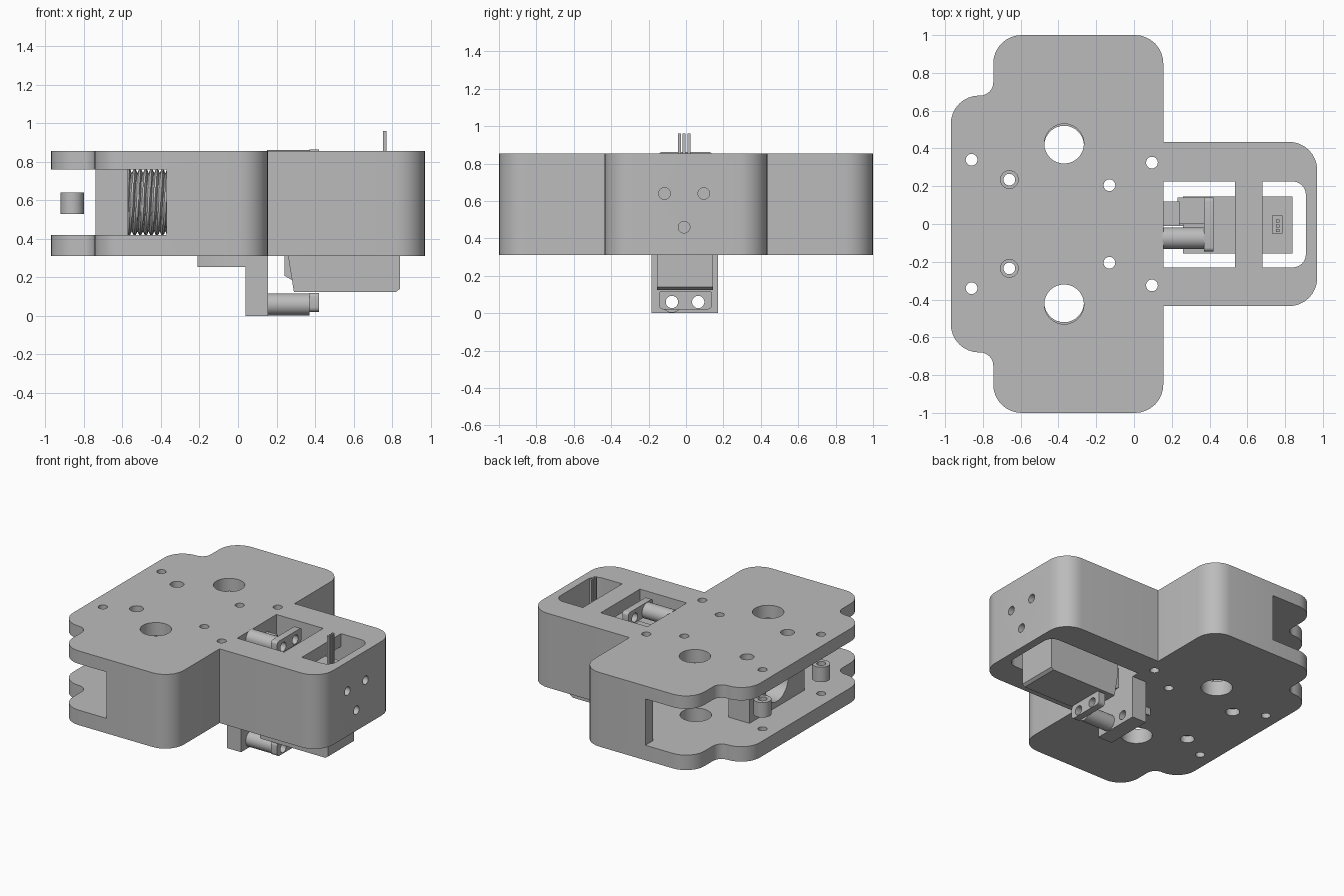
import bpy, bmesh, math
from mathutils import Vector, Matrix

old = bpy.data.objects.get("Cube")
if old:
    bpy.data.objects.remove(old)

grey = bpy.data.materials.new("plain grey")
grey.use_nodes = True
COLOR = (0.5, 0.5, 0.5, 1)
grey.diffuse_color = COLOR
grey.node_tree.nodes["Principled BSDF"].inputs["Base Color"].default_value = COLOR


def finish(bm, name):
    bmesh.ops.recalc_face_normals(bm, faces=bm.faces)
    me = bpy.data.meshes.new(name)
    bm.to_mesh(me)
    bm.free()
    me.materials.append(grey)
    ob = bpy.data.objects.new(name, me)
    bpy.context.collection.objects.link(ob)
    return ob


def fillet(corners, steps=8):
    """Round right-angled corners given as (x, y, radius)."""
    pts = []
    for i, (x, y, r) in enumerate(corners):
        p = Vector((x, y))
        if not r:
            pts.append(p)
            continue
        d = (Vector(corners[i - 1][:2]) - p).normalized()
        e = (Vector(corners[(i + 1) % len(corners)][:2]) - p).normalized()
        for k in range(steps + 1):
            a = math.pi / 2 * k / steps
            pts.append(p + (d + e - e * math.cos(a) - d * math.sin(a)) * r)
    return pts


def prism(name, pts, lo, hi, axis="Z"):
    """Extrude a profile along z, or an (x, z) profile along y."""
    bm = bmesh.new()
    place = (lambda p, h: (p[0], p[1], h)) if axis == "Z" else (lambda p, h: (p[0], h, p[1]))
    rings = [[bm.verts.new(place(p, h)) for p in pts] for h in (lo, hi)]
    bm.faces.new(rings[0])
    bm.faces.new(rings[1])
    for i in range(len(pts)):
        j = (i + 1) % len(pts)
        bm.faces.new((rings[0][i], rings[0][j], rings[1][j], rings[1][i]))
    return finish(bm, name)


def box(name, x, y, z):
    return prism(name, [(x[0], y[0]), (x[1], y[0]), (x[1], y[1]), (x[0], y[1])], *z)


def rod(name, a, b, r, segs=32):
    a, b = Vector(a), Vector(b)
    bm = bmesh.new()
    turn = (b - a).to_track_quat("Z", "Y").to_matrix().to_4x4()
    bmesh.ops.create_cone(bm, cap_ends=True, segments=segs, radius1=r, radius2=r,
                          depth=(b - a).length, matrix=Matrix.Translation((a + b) / 2) @ turn)
    return finish(bm, name)


def cut(ob, cutter):
    cutter.hide_render = True
    mod = ob.modifiers.new("cut", "BOOLEAN")
    mod.operation, mod.solver, mod.object = "DIFFERENCE", "EXACT", cutter
    deps = bpy.context.evaluated_depsgraph_get()
    me = bpy.data.meshes.new_from_object(ob.evaluated_get(deps))
    ob.modifiers.clear()
    ob.data = me
    bpy.data.objects.remove(cutter)


def bore(ob, x, y, r, lo=-0.1, hi=1.1):
    cut(ob, rod("bore", (x, y, lo), (x, y, hi), r))


def bore_x(ob, y, z, r, lo=-1.1, hi=1.1):
    cut(ob, rod("bore", (lo, y, z), (hi, y, z), r))


BOTTOM, TOP, FLOOR, CEILING = 0.31, 0.855, 0.42, 0.76

# Housing: symmetric rounded outline with a narrower arm
half = [(-0.97, 0.68, 0.15), (-0.745, 0.68, 0.07), (-0.745, 1, 0.15),
        (0.155, 1, 0.15), (0.155, 0.435, 0), (0.97, 0.435, 0.15)]
outline = half + [(x, -y, r) for x, y, r in reversed(half)]
housing = prism("housing", fillet(outline), BOTTOM, TOP)

# Open cavity between the two plates
side = [(-1.1, 1.1), (-0.37, 1.1), (-0.37, 0.91), (0.05, 0.91)]
cut(housing, prism("cavity", side + [(x, -y) for x, y in reversed(side)], FLOOR, CEILING))

# Arm windows, joined below the bridge
window = [(0.68, -0.23, 0), (0.91, -0.23, 0.07), (0.91, 0.225, 0.07), (0.68, 0.225, 0)]
cut(housing, prism("end_window", fillet(window), 0.2, 1))
cut(housing, box("near_window", (0.155, 0.535), (-0.23, 0.225), (0.2, 1)))
cut(housing, box("bay", (0.5, 0.72), (-0.23, 0.225), (0.2, CEILING)))

# Plate holes
for s in (-1, 1):
    bore(housing, -0.37, s * 0.425, 0.105, 0.6)
    bore(housing, -0.37, s * 0.415, 0.105, hi=0.6)
    for x, y in ((-0.86, 0.34), (-0.66, 0.235), (-0.13, 0.205), (0.095, 0.325)):
        bore(housing, x, s * y, 0.031)
    bore(housing, -0.66, s * 0.235, 0.047, 0.8)
    bore(housing, -0.66, s * 0.235, 0.047, hi=0.36)
for y, z in ((-0.115, 0.64), (0.095, 0.64), (-0.01, 0.46)):
    bore_x(housing, y, z, 0.031, lo=0.92)

# Spacers and bearing block in the open end
for s, label in ((-1, "right"), (1, "left")):
    spacer = rod(label + "_spacer", (-0.86, s * 0.34, 0.53), (-0.86, s * 0.34, 0.64), 0.06)
    bore(spacer, -0.86, s * 0.34, 0.031)
block = box("bearing_block", (-0.74, -0.57), (-0.32, 0.32), (FLOOR, CEILING))
bore_x(block, 0, 0.59, 0.13)
for s in (-1, 1):
    bore(block, -0.66, s * 0.235, 0.031)

# Worm with helical grooves
bm = bmesh.new()
N, SEG, PITCH = 56, 40, 0.029
rings = []
for i in range(N + 1):
    x = -0.57 + 0.2 * i / N
    ring = []
    for k in range(SEG):
        a = math.tau * k / SEG
        phase = (x / PITCH + 2 * k / SEG) % 1
        r = 0.17 - 0.022 * max(0, 1 - abs(phase - 0.5) * 3.5)
        ring.append(bm.verts.new((x, r * math.cos(a), 0.59 + r * math.sin(a))))
    rings.append(ring)
for r0, r1 in zip(rings, rings[1:]):
    for k in range(SEG):
        j = (k + 1) % SEG
        bm.faces.new((r0[k], r0[j], r1[j], r1[k]))
bm.faces.new(rings[0])
bm.faces.new(rings[-1])
finish(bm, "worm")
rod("worm_shaft", (-0.66, 0, 0.59), (0.06, 0, 0.59), 0.05)

# Servo body with sloped ends, lug, connector and pins
profile = [(0.29, 0.125), (0.82, 0.125), (0.84, 0.14), (0.84, 0.7), (0.26, 0.7), (0.26, 0.31)]
prism("servo", profile, -0.155, 0.145, "Y")
prism("servo_lug", [(0.29, 0.18), (0.24, 0.21), (0.24, 0.36), (0.29, 0.36)], -0.01, 0.13, "Y")
box("connector", (0.73, 0.785), (-0.05, 0.045), (0.69, 0.73))
for i in range(3):
    y = -0.035 + 0.025 * i
    box("pin_%d" % (i + 1), (0.752, 0.77), (y - 0.008, y + 0.008), (0.72, 0.96))

# Push tubes with end bars, below and above the servo
for z, label in ((0.06, "lower"), (0.803, "upper")):
    tube = rod(label + "_tube", (0.15, -0.075, z), (0.372, -0.075, z), 0.057)
    bore_x(tube, -0.075, z, 0.033)
    shape = [(-0.145, z - 0.04, 0.025), (0.14, z - 0.04, 0.025),
             (0.14, z + 0.06, 0.02), (-0.145, z + 0.06, 0.02)]
    bar = prism(label + "_bar", fillet(shape, 4), 0.37, 0.42)
    bar.data.transform(Matrix(((0, 0, 1, 0), (1, 0, 0, 0), (0, 1, 0, 0), (0, 0, 0, 1))))
    for y in (-0.075, 0.065):
        bore_x(bar, y, z, 0.033)
box("slider", (0.15, 0.24), (-0.01, 0.12), (0.68, 0.77))
box("slider_foot", (0.23, 0.38), (0, 0.14), (0.68, 0.75))

# Hanging bracket and its tab
bracket = box("bracket", (0.04, 0.155), (-0.185, 0.17), (0, BOTTOM + 0.01))
for y in (-0.075, 0.065):
    bore_x(bracket, y, 0.06, 0.033)
prism("bracket_tab", [(-0.21, -0.08), (-0.02, -0.185), (0.05, -0.185), (0.05, -0.08)],
      0.255, BOTTOM + 0.01)

# Smooth round walls, keep edges sharp
for ob in bpy.context.collection.objects:
    if ob.type == "MESH" and grey.name in ob.data.materials:
        ob.data.shade_smooth()
        ob.data.set_sharp_from_angle(angle=math.radians(30))
